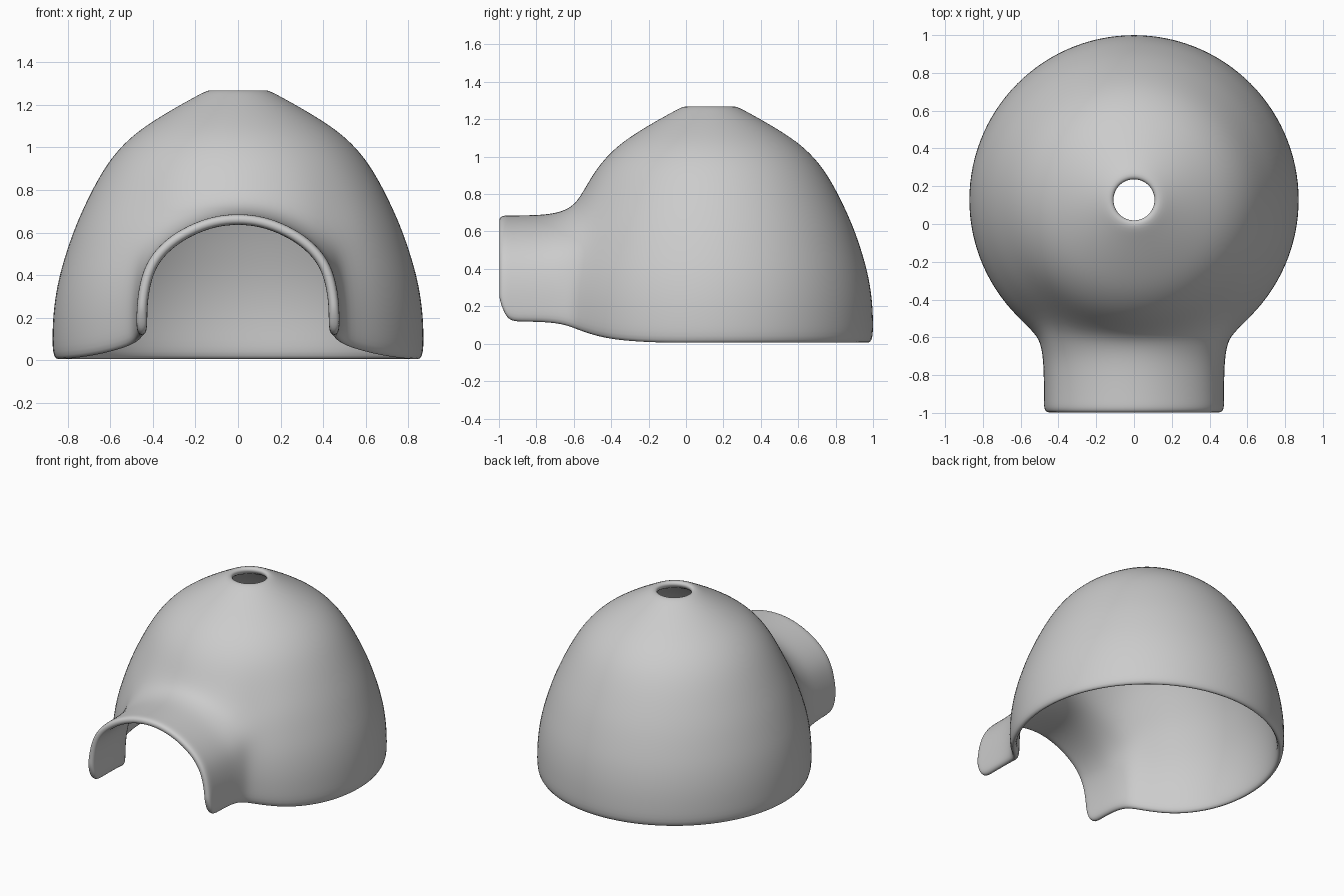
import bpy, bmesh
from math import sin, cos, radians

if "Cube" in bpy.data.objects:
    bpy.data.objects.remove(bpy.data.objects["Cube"])

CY = 0.128          # dome centre in y
COLS, HALF, TOP = 30, 3, 6   # columns round the dome; opening half-width and height in cells

# Dome profile (radius, height) from rim to smoke hole
PROFILE = [(.878, 0), (.879, .13), (.872, .25), (.85, .38), (.815, .5), (.77, .63),
           (.71, .76), (.652, .87), (.585, .97), (.495, 1.06), (.392, 1.13),
           (.29, 1.19), (.195, 1.242), (.12, 1.282)]
# Half of the doorway arch (x, z), foot to crown
ARCH = [(.477, .115), (.477, .2), (.474, .28), (.462, .36), (.438, .44), (.397, .508),
        (.332, .573), (.237, .633), (.12, .677), (0, .69)]
# How far the bottom rim lifts toward the doorway, by column
RISE = {3: .065, 4: .025, 5: .008}
# Grid points nudged so the opening becomes an arch: (row, column) -> angle, height
NUDGE = {(6, 0): (0, .76), (6, 1): (9.8, .75), (6, 2): (19.5, .71), (6, 3): (28, .645),
         (5, 3): (33.5, .575), (6, 4): (46, .74), (7, 3): (34.5, .855)}


def radius_at(z):
    for (r0, z0), (r1, z1) in zip(PROFILE, PROFILE[1:]):
        if z <= z1:
            return r0 + (r1 - r0) * (z - z0) / (z1 - z0)
    return PROFILE[-1][0]


def dome_point(row, col):
    r, z = PROFILE[row]
    angle, k = col * 360 / COLS, abs(col)
    if (row, k) in NUDGE:
        angle, z = NUDGE[row, k]
        angle *= 1 if col >= 0 else -1
        r = radius_at(z)
    elif z < .5:
        z += RISE.get(k, 0) * (1 - z / .5)
    a = radians(angle)
    return r * sin(a), CY - r * cos(a), z


bm = bmesh.new()
cols = range(-COLS // 2 + 1, COLS // 2 + 1)
grid = {(r, c): bm.verts.new(dome_point(r, c))
        for r in range(len(PROFILE)) for c in cols if r >= TOP or abs(c) >= HALF}

# Dome wall, leaving the doorway open
for r in range(len(PROFILE) - 1):
    for c in cols:
        if r < TOP and -HALF <= c < HALF:
            continue
        n = c + 1 if c < COLS // 2 else cols[0]
        bm.faces.new([grid[r, c], grid[r, n], grid[r + 1, n], grid[r + 1, c]])

# Entrance tunnel, flared from the dome opening to the arch
edge = ([grid[r, -HALF] for r in range(TOP + 1)]
        + [grid[TOP, c] for c in range(-HALF + 1, HALF)]
        + [grid[r, HALF] for r in range(TOP, -1, -1)])
arch = [(-x, z) for x, z in ARCH] + ARCH[-2::-1]
base = [v.co.copy() for v in edge]
for y, flare in ((-.645, .36), (-.735, .06), (-.86, 0), (-.94, 0), (-1.0, 0)):
    ring = []
    for i, ((x, z), b) in enumerate(zip(arch, base)):
        yy = y
        if y == -1.0 and i in (0, len(arch) - 1):   # rounded foot of the arch
            yy, z = -.97, .16
        elif y == -1.0 and i in (1, len(arch) - 2):
            z = .235
        ring.append(bm.verts.new((x + (b.x - x) * flare, yy, z + (b.z - z) * flare)))
    for j in range(len(ring) - 1):
        bm.faces.new([edge[j], ring[j], ring[j + 1], edge[j + 1]])
    edge = ring

for f in bm.faces:
    f.smooth = True
mesh = bpy.data.meshes.new("dome_shelter")
bm.to_mesh(mesh)
bm.free()
shelter = bpy.data.objects.new("dome_shelter", mesh)
bpy.context.collection.objects.link(shelter)

# Wall thickness and rounded edges
wall = shelter.modifiers.new("wall", 'SOLIDIFY')
wall.thickness, wall.offset, wall.use_even_offset = .05, -1, True
soft = shelter.modifiers.new("soft", 'SUBSURF')
soft.levels = soft.render_levels = 2
